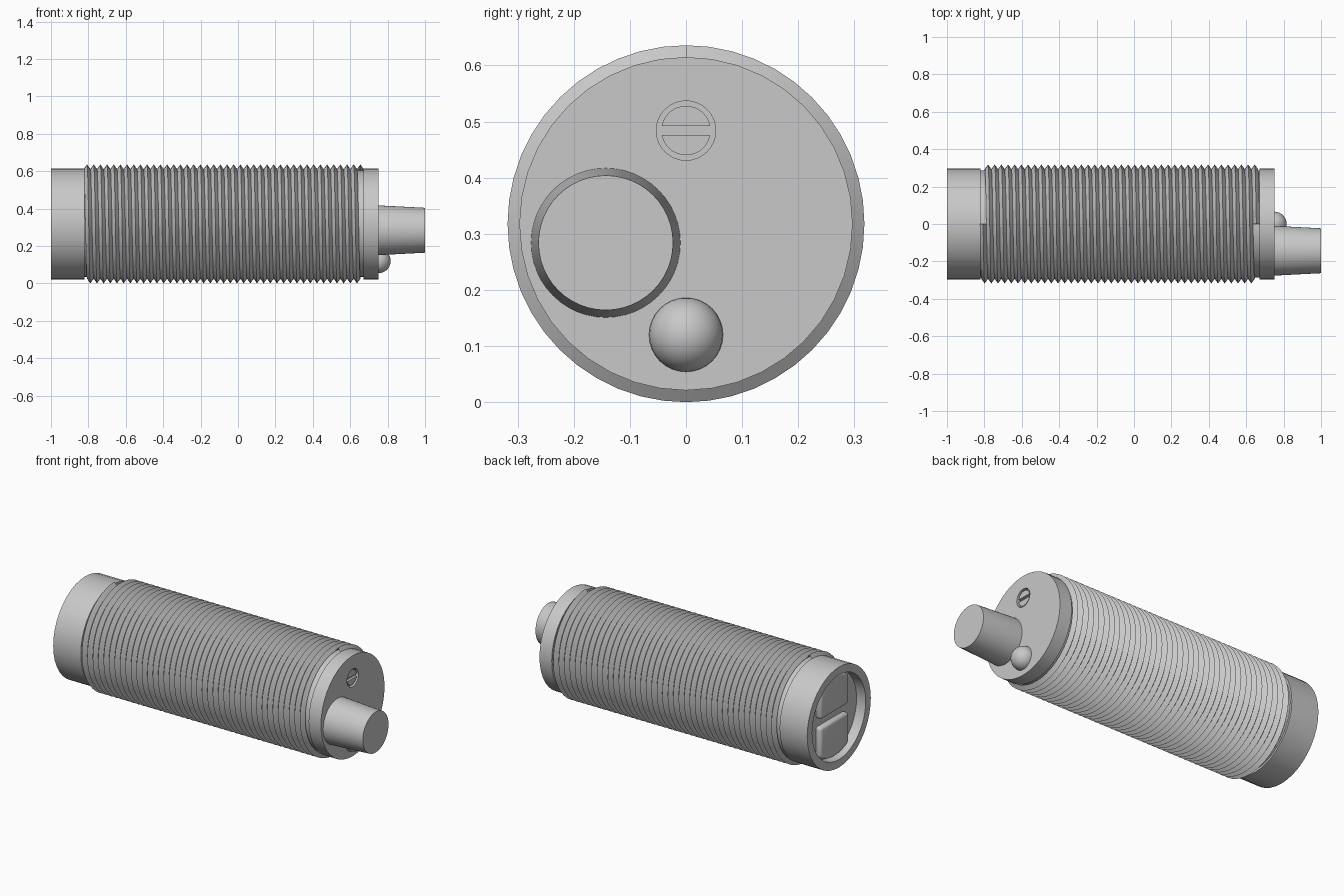
import bpy, bmesh, math
from mathutils import Vector, Matrix

cube = bpy.data.objects.get("Cube")
if cube:
    bpy.data.objects.remove(cube)

AXIS_Z = 0.318
X = Vector((1, 0, 0))

metal = bpy.data.materials.new("grey metal")
metal.use_nodes = True
GREY = (0.58, 0.58, 0.58, 1)
metal.diffuse_color = GREY
metal.node_tree.nodes["Principled BSDF"].inputs["Base Color"].default_value = GREY


def finish(name, bm, smooth=True):
    """Turn a bmesh into a named object in the one grey material."""
    mesh = bpy.data.meshes.new(name)
    bm.to_mesh(mesh)
    bm.free()
    mesh.materials.append(metal)
    obj = bpy.data.objects.new(name, mesh)
    bpy.context.collection.objects.link(obj)
    if smooth:
        shade(obj)
    return obj


def activate(obj):
    bpy.ops.object.select_all(action="DESELECT")
    obj.select_set(True)
    bpy.context.view_layer.objects.active = obj


def shade(obj):
    activate(obj)
    bpy.ops.object.shade_smooth_by_angle(angle=math.radians(35))


def turned(name, profile, y, z, sides, smooth=True):
    """Lathe (x, radius) points around a line along x."""
    bm = bmesh.new()
    vs = [bm.verts.new((x, y, z + r)) for x, r in profile]
    es = [bm.edges.new(pair) for pair in zip(vs, vs[1:])]
    bmesh.ops.spin(bm, geom=vs + es, cent=(0, y, z), axis=X,
                   angle=math.tau, steps=sides)
    bmesh.ops.remove_doubles(bm, verts=bm.verts, dist=1e-5)
    bmesh.ops.recalc_face_normals(bm, faces=bm.faces)
    return finish(name, bm, smooth)


def cut(obj, cutter):
    """Subtract the cutter, then discard it."""
    mod = obj.modifiers.new("cut", "BOOLEAN")
    mod.operation = "DIFFERENCE"
    mod.solver = "EXACT"
    mod.object = cutter
    activate(obj)
    bpy.ops.object.modifier_apply(modifier=mod.name)
    bpy.data.objects.remove(cutter)
    shade(obj)


# Body: recessed button end, slimmer core under the grip, flat front cap
R = 0.297
body = turned("body", [(-0.94, 0), (-0.94, 0.25), (-1, 0.25), (-1, R), (-0.82, R),
                       (-0.82, 0.285), (0.67, 0.285), (0.67, R), (0.75, R), (0.75, 0)],
              0, AXIS_Z, 40, smooth=False)

# Round well for the screw
SCREW_Z = 0.484
well = turned("well_cutter", [(0.73, 0), (0.73, 0.053), (0.78, 0.053), (0.78, 0)],
              0, SCREW_Z, 32, smooth=False)
cut(body, well)

# Slotted screw head
screw = turned("screw_head", [(0.72, 0), (0.72, 0.044), (0.745, 0.044), (0.745, 0)],
               0, SCREW_Z, 32, smooth=False)
bm = bmesh.new()
bmesh.ops.create_cube(bm, size=1, matrix=Matrix.Translation((0.755, 0, SCREW_Z))
                      @ Matrix.Diagonal((0.05, 0.12, 0.016, 1)))
cut(screw, finish("slot_cutter", bm, smooth=False))

# Threaded grip: one V-shaped ridge swept along a helix
TURNS, STEPS = 41, 48
START, END = -0.825, 0.672
pitch = (END - START) / (TURNS + 1)
bm = bmesh.new()
ridge = [(START, 0.293), (START + pitch / 2, 0.318), (START + pitch, 0.293)]
vs = [bm.verts.new((x, 0, AXIS_Z + r)) for x, r in ridge]
es = [bm.edges.new(pair) for pair in zip(vs, vs[1:])]
bmesh.ops.spin(bm, geom=vs + es, cent=(0, 0, AXIS_Z), axis=X, dvec=X * pitch / STEPS,
               angle=math.tau * TURNS, steps=TURNS * STEPS)
bmesh.ops.remove_doubles(bm, verts=bm.verts, dist=1e-4)
bmesh.ops.recalc_face_normals(bm, faces=bm.faces)
bm.normal_update()
outward = 0
for f in bm.faces:
    c = f.calc_center_median() - Vector((0, 0, AXIS_Z))
    outward += f.normal.y * c.y + f.normal.z * c.z
if outward < 0:
    bmesh.ops.reverse_faces(bm, faces=bm.faces)
finish("grip_thread", bm)

# Tapered post on the front cap
turned("post", [(0.74, 0), (0.74, 0.133), (0.75, 0.133), (1, 0.12), (1, 0)],
       -0.143, 0.284, 48)

# Round knob half sunk in the front cap
bm = bmesh.new()
bmesh.ops.create_uvsphere(bm, u_segments=32, v_segments=16, radius=0.066,
                          matrix=Matrix.Translation((0.75, 0, 0.12)))
finish("knob", bm)

# Two softened buttons in the recess, mirrored above and below the middle
HALF, ARC_R, GAP = 0.13, 0.24, 0.025
a0 = math.acos(HALF / ARC_R)
for name, side in (("upper_button", 1), ("lower_button", -1)):
    outline = [(HALF, GAP)]
    for i in range(9):
        a = a0 + (math.pi - 2 * a0) * i / 8
        outline.append((ARC_R * math.cos(a), ARC_R * math.sin(a)))
    outline.append((-HALF, GAP))
    bm = bmesh.new()
    face = bm.faces.new([bm.verts.new((-0.93, y, AXIS_Z + side * z)) for y, z in outline])
    ext = bmesh.ops.extrude_face_region(bm, geom=[face])["geom"]
    top = [v for v in ext if isinstance(v, bmesh.types.BMVert)]
    bmesh.ops.translate(bm, verts=top, vec=(-0.045, 0, 0))
    bmesh.ops.recalc_face_normals(bm, faces=bm.faces)
    sharp = [e for e in bm.edges if len(e.link_faces) == 2
             and e.calc_face_angle() > math.radians(30)]
    bmesh.ops.bevel(bm, geom=sharp, offset=0.016, segments=3, profile=0.5,
                    affect="EDGES", clamp_overlap=True)
    finish(name, bm)
